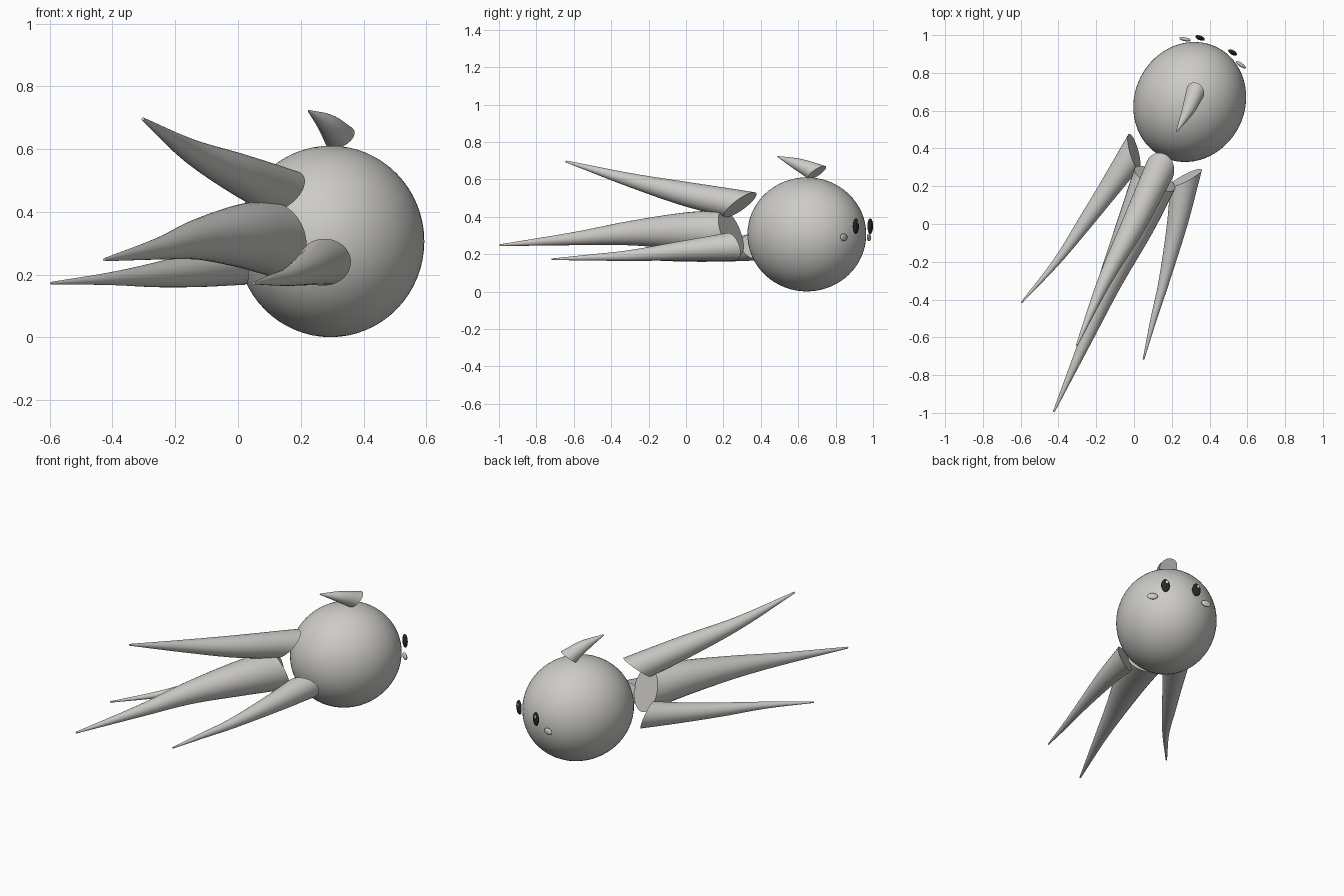
import bpy, bmesh, math
from mathutils import Vector, Matrix

old = bpy.data.objects.get("Cube")
if old:
    bpy.data.objects.remove(old, do_unlink=True)


def material(name, rgb):
    m = bpy.data.materials.new(name)
    m.use_nodes = True
    m.diffuse_color = (*rgb, 1)
    m.node_tree.nodes["Principled BSDF"].inputs["Base Color"].default_value = (*rgb, 1)
    return m


GREY = material("warm_grey", (0.61, 0.6, 0.575))
BLACK = material("eye_black", (0.02, 0.02, 0.02))
WHITE = material("highlight_white", (0.9, 0.9, 0.9))


def finish(name, bm, mat):
    bmesh.ops.recalc_face_normals(bm, faces=bm.faces)
    mesh = bpy.data.meshes.new(name)
    bm.to_mesh(mesh)
    bm.free()
    mesh.materials.append(mat)
    ob = bpy.data.objects.new(name, mesh)
    bpy.context.collection.objects.link(ob)
    bpy.ops.object.select_all(action='DESELECT')
    ob.select_set(True)
    bpy.context.view_layer.objects.active = ob
    bpy.ops.object.shade_smooth_by_angle(angle=math.radians(40))
    return ob


def ellipsoid(name, center, facing, size, mat, segs=32):
    """Ellipsoid of half-sizes (across, along facing, up)."""
    f = Vector((*facing, 0)).normalized()
    turn = math.atan2(f.y, f.x) - math.pi / 2
    bm = bmesh.new()
    bmesh.ops.create_uvsphere(
        bm, u_segments=segs, v_segments=segs // 2, radius=1,
        matrix=Matrix.LocRotScale(Vector(center), Matrix.Rotation(turn, 3, 'Z'), Vector(size)))
    return finish(name, bm, mat)


def spline(pts, u):
    """Catmull-Rom point on a list of (x, y, z, radius), u from 0 to 1."""
    ps = [2 * pts[0] - pts[1]] + pts + [2 * pts[-1] - pts[-2]]
    s = u * (len(pts) - 1)
    i = min(int(s), len(pts) - 2)
    t = s - i
    a, b, c, d = ps[i:i + 4]
    return 0.5 * (2 * b + (c - a) * t + (2 * a - 5 * b + 4 * c - d) * t * t
                  + (3 * b - a - 3 * c + d) * t ** 3)


def tapered_limb(name, pts, normal, rings=24, sides=32):
    """Curved cone whose wide end is cut on a slanted plane."""
    pts = [Vector(p) for p in pts]
    n = Vector(normal).normalized()
    bm = bmesh.new()
    loops = []
    for k in range(rings + 1):
        u = k / rings
        p = spline(pts, u)
        ahead, behind = spline(pts, min(u + 0.01, 1)), spline(pts, max(u - 0.01, 0))
        tan = (ahead.xyz - behind.xyz).normalized()
        q = tan.to_track_quat('Z', 'Y')
        loop = []
        for j in range(sides):
            a = math.tau * j / sides
            off = q @ Vector((math.cos(a), math.sin(a), 0)) * p.w
            slant = -off.dot(n) / tan.dot(n) * (1 - u) ** 3
            loop.append(bm.verts.new(p.xyz + off + tan * slant))
        loops.append(loop)
    for lo, hi in zip(loops, loops[1:]):
        for j in range(sides):
            m = (j + 1) % sides
            bm.faces.new((lo[j], lo[m], hi[m], hi[j]))
    bm.faces.new(loops[0])
    bm.faces.new(loops[-1])
    return finish(name, bm, GREY)


# Head
ellipsoid("head", (0.295, 0.646, 0.306), (0.45, 0.89), (0.292, 0.324, 0.305), GREY, 64)

# Horn on the crown
tapered_limb("horn", [(0.325, 0.70, 0.637, 0.05), (0.285, 0.6, 0.68, 0.033),
                      (0.225, 0.49, 0.722, 0.003)], (0.35, 0.5, -0.75))

# Body and three limbs trailing behind the head
tapered_limb("body", [(0.11, 0.24, 0.314, 0.12), (0.01, 0.0, 0.322, 0.1),
                      (-0.125, -0.3, 0.312, 0.065), (-0.25, -0.6, 0.283, 0.035),
                      (-0.425, -0.995, 0.248, 0.005)], (0.42, 0.83, 0.33))
tapered_limb("upper_limb", [(0.137, 0.29, 0.465, 0.08), (0.0, 0.0, 0.523, 0.065),
                            (-0.155, -0.3, 0.597, 0.037),
                            (-0.303, -0.642, 0.696, 0.005)], (0.35, 0.5, -0.75))
tapered_limb("right_limb", [(0.0, 0.385, 0.24, 0.075), (-0.125, 0.2, 0.217, 0.057),
                            (-0.265, 0.0, 0.199, 0.039), (-0.41, -0.2, 0.187, 0.02),
                            (-0.596, -0.416, 0.173, 0.004)], (0.9, 0.28, 0.3))
tapered_limb("left_limb", [(0.275, 0.245, 0.24, 0.076), (0.23, 0.0, 0.22, 0.054),
                           (0.16, -0.3, 0.193, 0.029), (0.105, -0.5, 0.183, 0.017),
                           (0.05, -0.718, 0.173, 0.004)], (-0.43, 0.87, 0.25))

# Face: eyes with highlights, and cheeks
for side, eye, eye_dir, cheek, cheek_dir in (
        ("right", (0.35, 0.985), (0.38, 0.92), (0.27, 0.978), (0.2, 0.98)),
        ("left", (0.522, 0.908), (0.5, 0.86), (0.566, 0.843), (0.57, 0.82))):
    ellipsoid(side + "_eye", (*eye, 0.35), eye_dir, (0.026, 0.012, 0.042), BLACK)
    ellipsoid(side + "_cheek", (*cheek, 0.29), cheek_dir, (0.031, 0.01, 0.02), GREY)
    f = Vector(eye_dir).normalized()
    spot = Vector(eye) + f * 0.009 + Vector((-f.y, f.x)) * 0.008
    ellipsoid(side + "_eye_highlight", (*spot, 0.368), eye_dir,
              (0.008, 0.004, 0.01), WHITE, 16)
